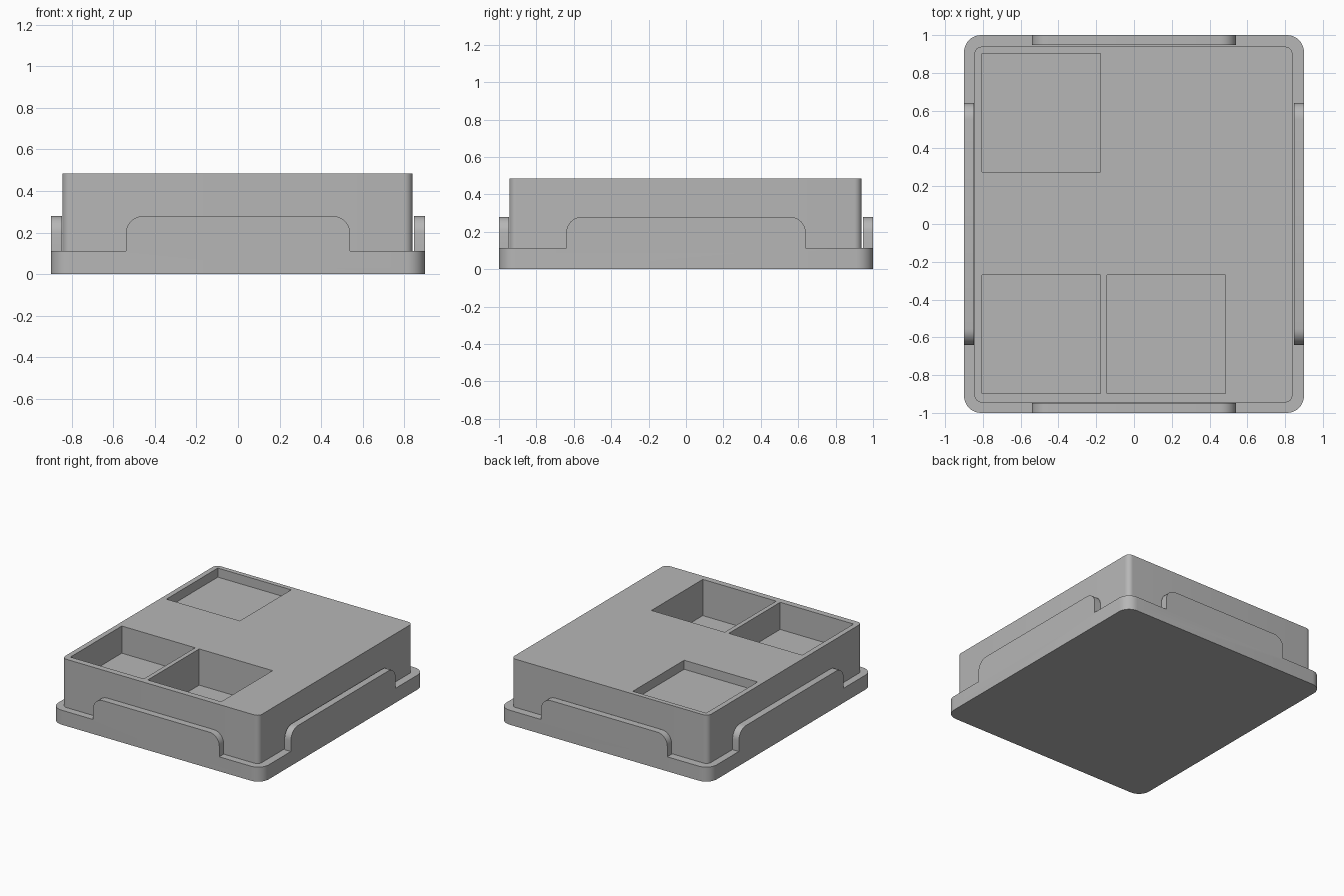
import bpy, bmesh, math

if "Cube" in bpy.data.objects:
    bpy.data.objects.remove(bpy.data.objects["Cube"], do_unlink=True)

grey = bpy.data.materials.new("plain grey")
grey.use_nodes = True
colour = (0.47, 0.47, 0.47, 1)
grey.diffuse_color = colour
grey.node_tree.nodes["Principled BSDF"].inputs["Base Color"].default_value = colour


def arc(cx, cy, r, start, steps=8):
    """Points of a quarter circle, starting at an angle in degrees."""
    angles = [math.radians(start + 90 * i / steps) for i in range(steps + 1)]
    return [(cx + r * math.cos(a), cy + r * math.sin(a)) for a in angles]


def rounded_rect(hx, hy, r):
    signs = [(1, 1), (-1, 1), (-1, -1), (1, -1)]
    return [p for i, (sx, sy) in enumerate(signs)
            for p in arc(sx * (hx - r), sy * (hy - r), r, 90 * i)]


def prism(name, points, offset):
    """Extrude a closed loop of 3D points by an offset."""
    bm = bmesh.new()
    face = bm.faces.new([bm.verts.new(p) for p in points])
    out = bmesh.ops.extrude_face_region(bm, geom=[face])
    moved = [v for v in out["geom"] if isinstance(v, bmesh.types.BMVert)]
    bmesh.ops.translate(bm, verts=moved, vec=offset)
    bmesh.ops.recalc_face_normals(bm, faces=bm.faces)
    mesh = bpy.data.meshes.new(name)
    bm.to_mesh(mesh)
    bm.free()
    mesh.materials.append(grey)
    obj = bpy.data.objects.new(name, mesh)
    bpy.context.collection.objects.link(obj)
    return obj


def activate(obj):
    bpy.ops.object.select_all(action='DESELECT')
    obj.select_set(True)
    bpy.context.view_layer.objects.active = obj


def combine(target, tool, operation):
    """Apply a boolean and remove the tool object."""
    mod = target.modifiers.new(operation, 'BOOLEAN')
    mod.operation, mod.solver, mod.object = operation, 'EXACT', tool
    activate(target)
    bpy.ops.object.modifier_apply(modifier=mod.name)
    bpy.data.objects.remove(tool, do_unlink=True)


RIM, TAB_TOP, TOP = 0.112, 0.28, 0.485

# Base tray with rounded corners
base = prism("base_tray", [(x, y, 0) for x, y in rounded_rect(0.9, 1, 0.09)], (0, 0, RIM))


# Raised tabs on the four sides
def tab(half, outer, along_x, side):
    r, thick = 0.085, 0.053
    outline = ([(half, RIM)] + arc(half - r, TAB_TOP - r, r, 0)
               + arc(r - half, TAB_TOP - r, r, 90) + [(-half, RIM)])
    if along_x:
        return prism("tab", [(u, side * outer, z) for u, z in outline], (0, -side * thick, 0))
    return prism("tab", [(side * outer, u, z) for u, z in outline], (-side * thick, 0, 0))


for side in (-1, 1):
    combine(base, tab(0.54, 1, True, side), 'UNION')
    combine(base, tab(0.64, 0.9, False, side), 'UNION')

# Main block, sitting on the tray
block = prism("main_block", [(x - 0.003, y - 0.003, RIM) for x, y in
                             rounded_rect(0.842, 0.942, 0.04)], (0, 0, TOP - RIM))

# Square pockets of three depths: left edge, front edge, depth
for x, y, depth in [(-0.805, 0.275, 0.07), (-0.805, -0.898, 0.21), (-0.143, -0.898, 0.28)]:
    w = 0.628
    corners = [(x, y), (x + w, y), (x + w, y + w), (x, y + w)]
    cutter = prism("pocket_cutter", [(a, b, TOP - depth) for a, b in corners], (0, 0, depth + 0.1))
    cutter.hide_render = True
    combine(block, cutter, 'DIFFERENCE')

for obj in (base, block):
    activate(obj)
    bpy.ops.object.shade_smooth_by_angle(angle=math.radians(30))
